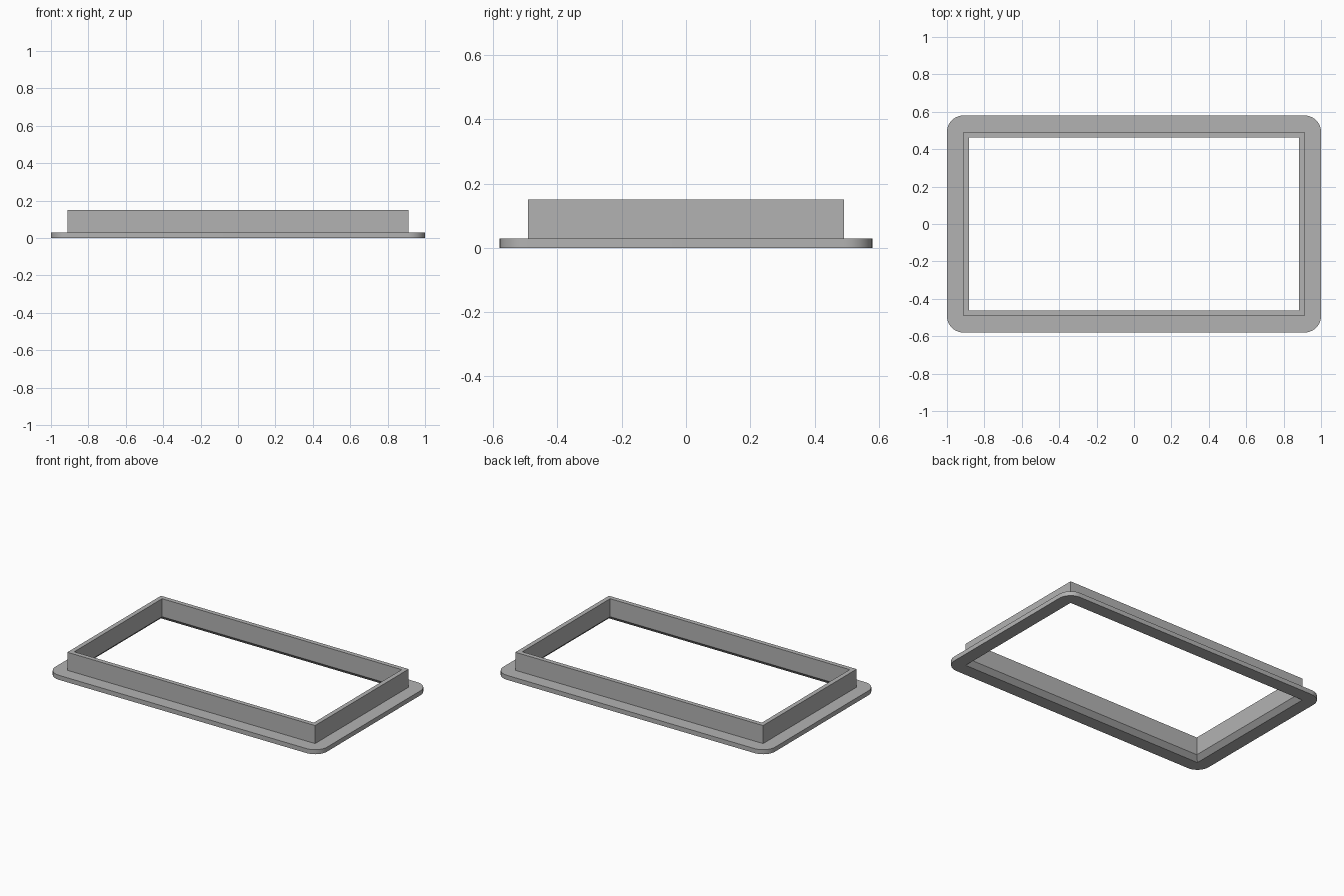
import bpy, bmesh, math

if "Cube" in bpy.data.objects:
    bpy.data.objects.remove(bpy.data.objects["Cube"], do_unlink=True)

WALL_X, WALL_Y = 0.912, 0.492    # outer half size of the upright wall
LIP = 0.088                      # flange overhang, also its corner radius
THICK = 0.03                     # wall thickness, flange height and chamfer
TOP = 0.15
STEPS = 10                       # segments per rounded corner

grey = bpy.data.materials.new("frame_grey")
grey.use_nodes = True
grey.diffuse_color = (0.45, 0.45, 0.45, 1)
grey.node_tree.nodes["Principled BSDF"].inputs["Base Color"].default_value = grey.diffuse_color


def ring(bm, inset, radius, z):
    """Rectangle of vertices with corners of the given radius (0 = sharp)."""
    verts = []
    for corner, (sx, sy) in enumerate([(1, 1), (-1, 1), (-1, -1), (1, -1)]):
        for i in range(STEPS + 1):
            a = math.pi / 2 * (corner + i / STEPS)
            verts.append(bm.verts.new((sx * (WALL_X - inset) + radius * math.cos(a),
                                       sy * (WALL_Y - inset) + radius * math.sin(a), z)))
    return verts


# Cross-section of the frame, going round: inset, corner radius, height
section = [
    (0, 0, 0),              # bottom inner edge, below the chamfer
    (0, LIP, 0),            # flange bottom rim
    (0, LIP, THICK),        # flange top rim
    (0, 0, THICK),          # foot of the wall
    (0, 0, TOP),            # wall top, outside
    (THICK, 0, TOP),        # wall top, inside
    (THICK, 0, THICK),      # top of the inner chamfer
]

bm = bmesh.new()
rings = [ring(bm, *point) for point in section]
for k, lower in enumerate(rings):
    upper = rings[(k + 1) % len(rings)]
    for i in range(len(lower)):
        j = (i + 1) % len(lower)
        bm.faces.new((lower[i], lower[j], upper[j], upper[i]))

# Sharp corners collapse to single points
bmesh.ops.remove_doubles(bm, verts=bm.verts, dist=0.0001)
bmesh.ops.recalc_face_normals(bm, faces=bm.faces)

mesh = bpy.data.meshes.new("flanged_frame")
bm.to_mesh(mesh)
bm.free()
mesh.materials.append(grey)
frame = bpy.data.objects.new("flanged_frame", mesh)
bpy.context.collection.objects.link(frame)

# Smooth rounded rim, crisp edges elsewhere
bpy.ops.object.select_all(action="DESELECT")
frame.select_set(True)
bpy.context.view_layer.objects.active = frame
bpy.ops.object.shade_smooth_by_angle(angle=math.radians(30))
